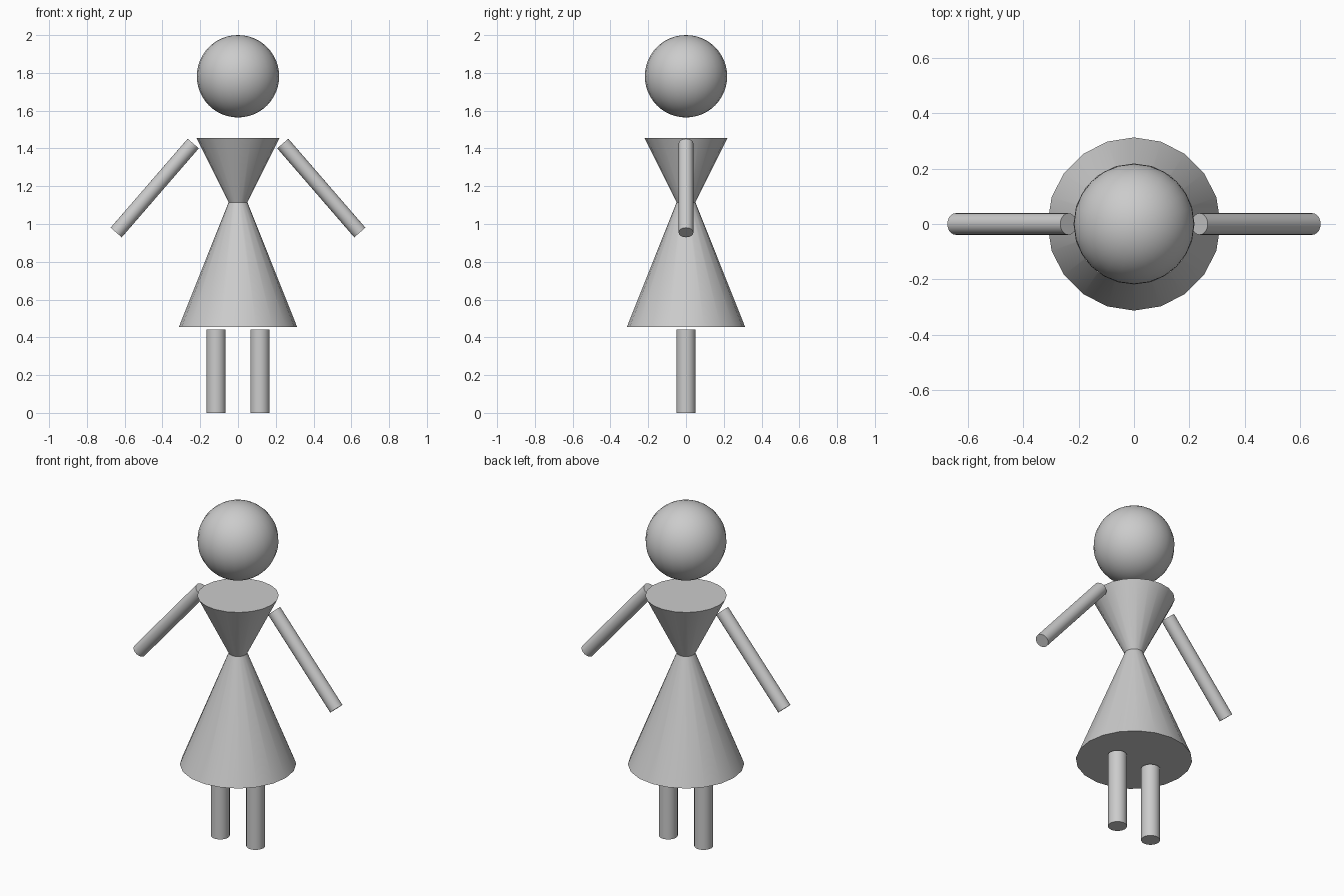
import bpy, math
from mathutils import Vector

if "Cube" in bpy.data.objects:
    bpy.data.objects.remove(bpy.data.objects["Cube"])


def rod(name, bottom, top, r_bottom, r_top, sides=20):
    """Capped cylinder or cone frustum between two points."""
    a, b = Vector(bottom), Vector(top)
    axis = b - a
    bpy.ops.mesh.primitive_cone_add(vertices=sides, radius1=r_bottom, radius2=r_top,
                                    depth=axis.length, location=(a + b) / 2)
    ob = bpy.context.object
    ob.name = name
    ob.rotation_euler = (0, math.atan2(axis.x, axis.z), 0)
    bpy.ops.object.shade_smooth_by_angle(angle=math.radians(30))
    return ob


# Head
bpy.ops.mesh.primitive_uv_sphere_add(segments=24, ring_count=24, radius=0.218,
                                     location=(0, 0, 1.782))
bpy.context.object.name = "head"
bpy.ops.object.shade_smooth()

# Dress: bodice and skirt meeting at the waist
rod("bodice", (0, 0, 1.115), (0, 0, 1.455), 0.05, 0.219)
rod("skirt", (0, 0, 0.455), (0, 0, 1.12), 0.313, 0.048)

# Arms and legs, one per side
for side, s in (("left", 1), ("right", -1)):
    rod(side + "_arm", (0.645 * s, 0, 0.955), (0.237 * s, 0, 1.426), 0.039, 0.039)
    rod(side + "_leg", (0.116 * s, 0, 0), (0.116 * s, 0, 0.442), 0.051, 0.051)
